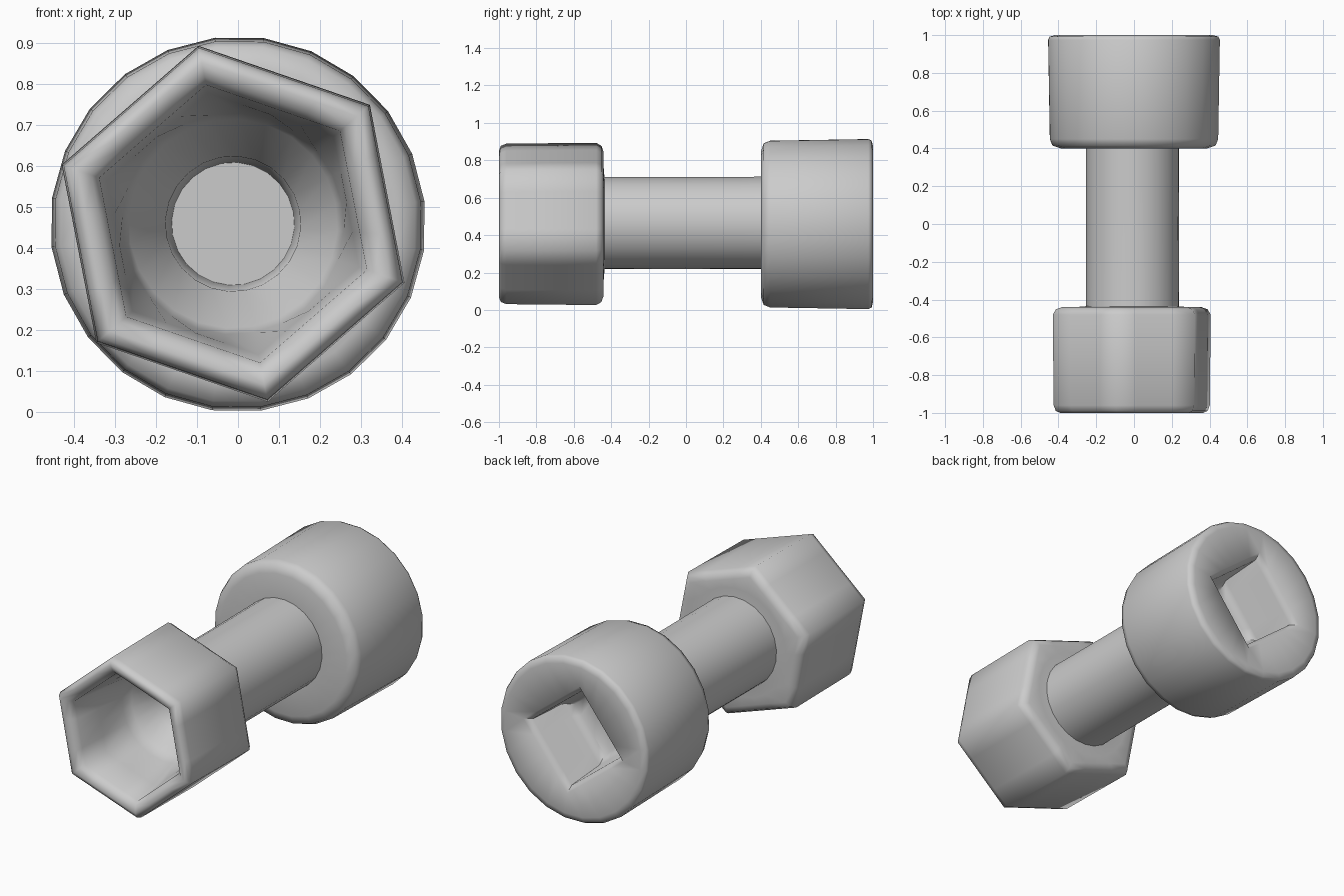
import bpy, bmesh, math

cube = bpy.data.objects.get("Cube")
if cube:
    bpy.data.objects.remove(cube, do_unlink=True)

GREY = (0.6, 0.6, 0.6, 1.0)
steel = bpy.data.materials.new("plain grey steel")
steel.use_nodes = True
steel.diffuse_color = GREY
steel.node_tree.nodes["Principled BSDF"].inputs["Base Color"].default_value = GREY

SEGMENTS = 24
HEX_TURN = math.radians(101)
SQUARE_TURN = math.radians(97)


def ring_points(sides, radius, y, turn, cx, cz):
    """Points round a circle (sides = 0) or a regular polygon, across the y axis."""
    points = []
    for k in range(SEGMENTS):
        a = math.tau * k / SEGMENTS
        r = radius
        if sides:
            half = math.pi / sides
            r *= math.cos(half) / math.cos(a % (2 * half) - half)
        points.append((cx + r * math.cos(a + turn), y, cz + r * math.sin(a + turn)))
    return points


def loft(name, rings, turn, centre, cap_start=False, cap_end=False):
    """Skin a row of rings given as (sides, radius, y)."""
    bm = bmesh.new()
    loops = [[bm.verts.new(p) for p in ring_points(*ring, turn, *centre)]
             for ring in rings]
    for a, b in zip(loops, loops[1:]):
        for k in range(SEGMENTS):
            j = (k + 1) % SEGMENTS
            bm.faces.new((a[k], b[k], b[j], a[j]))
    if cap_start:
        bm.faces.new(loops[0])
    if cap_end:
        bm.faces.new(loops[-1][::-1])
    bm.normal_update()
    # Both heads and the shaft run front to back, so outer walls must face outwards
    widest = max(bm.faces, key=lambda f: (f.calc_center_median().xz - bm_centre(centre)).length)
    out = widest.calc_center_median().xz - bm_centre(centre)
    if widest.normal.xz.dot(out) < 0:
        bmesh.ops.reverse_faces(bm, faces=bm.faces[:])
    mesh = bpy.data.meshes.new(name)
    bm.to_mesh(mesh)
    bm.free()
    mesh.materials.append(steel)
    obj = bpy.data.objects.new(name, mesh)
    bpy.context.collection.objects.link(obj)
    bpy.ops.object.select_all(action='DESELECT')
    obj.select_set(True)
    bpy.context.view_layer.objects.active = obj
    bpy.ops.object.shade_smooth_by_angle(angle=math.radians(65))
    return obj


def bm_centre(centre):
    from mathutils import Vector
    return Vector(centre)


# Hexagonal head: bore floor, stepped recess, rounded lip, outer walls, back face
loft("hex_socket_head", [
    (0, 0.15, -0.20), (0, 0.165, -0.48),
    (0, 0.255, -0.56), (0, 0.27, -0.62),
    (6, 0.325, -0.80), (6, 0.345, -0.96), (6, 0.365, -0.985),
    (6, 0.40, -1.0), (6, 0.425, -0.99), (6, 0.437, -0.96),
    (6, 0.442, -0.48), (6, 0.425, -0.452), (6, 0.39, -0.44),
    (0, 0.30, -0.44), (0, 0.24, -0.435),
], HEX_TURN, (-0.012, 0.46), cap_start=True)

# Round shaft
loft("shaft", [(0, 0.247, -0.45), (0, 0.246, 0.0), (0, 0.248, 0.42)],
     HEX_TURN, (-0.008, 0.465))

# Round head: front face, outer wall, back rim, square drive recess
loft("drive_head", [
    (0, 0.235, 0.40), (0, 0.39, 0.40), (0, 0.435, 0.415), (0, 0.449, 0.45),
    (0, 0.458, 0.975), (0, 0.45, 0.992), (0, 0.42, 1.0),
    (4, 0.31, 0.995), (4, 0.275, 0.96), (4, 0.255, 0.72), (4, 0.21, 0.68),
], SQUARE_TURN, (0.0, 0.459), cap_end=True)
